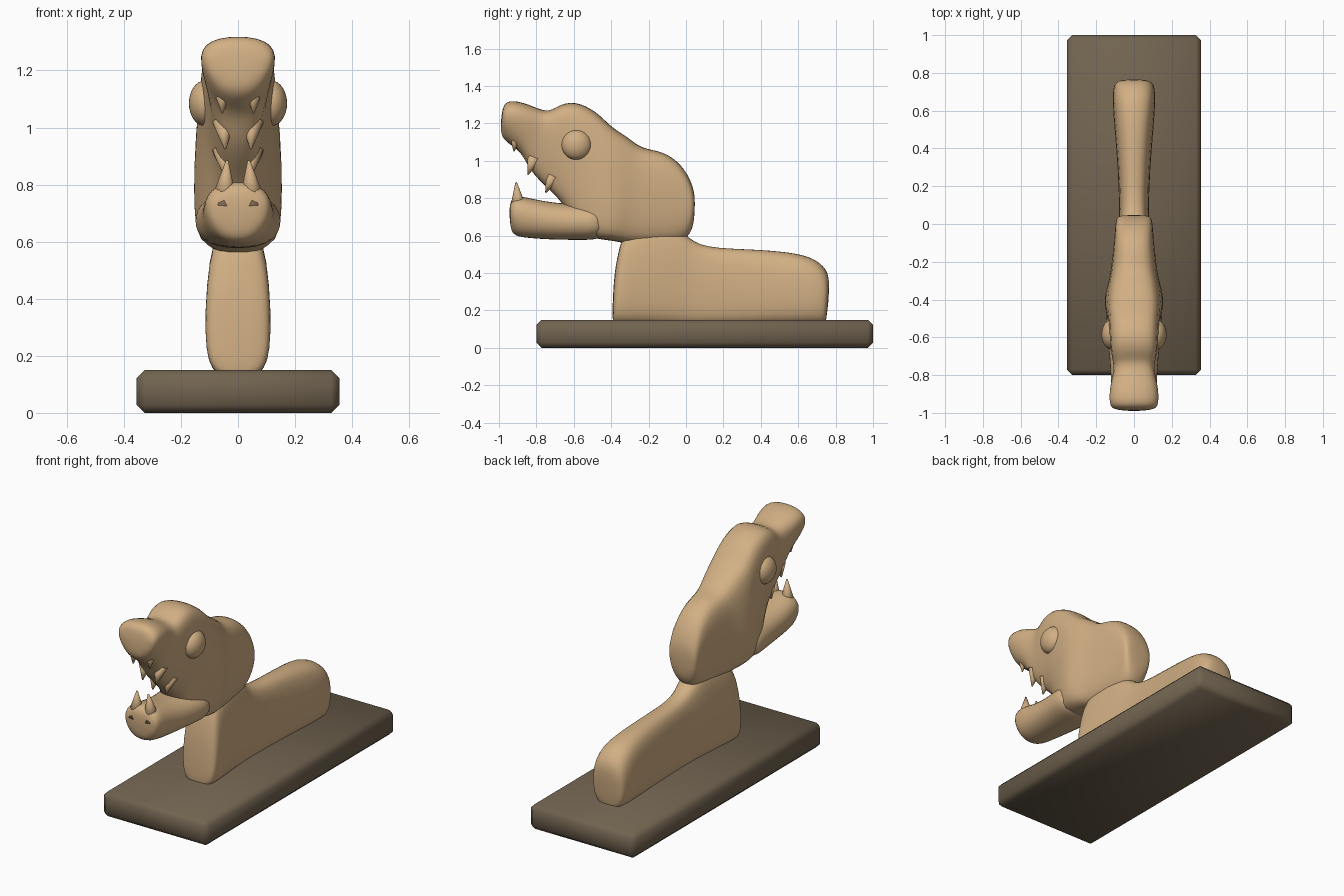
import bpy, bmesh
from mathutils import Vector

if "Cube" in bpy.data.objects:
    bpy.data.objects.remove(bpy.data.objects["Cube"], do_unlink=True)


def make_material(name, colour):
    mat = bpy.data.materials.new(name)
    mat.use_nodes = True
    mat.diffuse_color = (*colour, 1)
    mat.node_tree.nodes["Principled BSDF"].inputs["Base Color"].default_value = (*colour, 1)
    return mat


light_wood = make_material("light wood", (0.64, 0.43, 0.23))
dark_wood = make_material("dark wood", (0.165, 0.125, 0.08))


def finish(name, bm, mat):
    bmesh.ops.recalc_face_normals(bm, faces=bm.faces)
    mesh = bpy.data.meshes.new(name)
    bm.to_mesh(mesh)
    bm.free()
    mesh.materials.append(mat)
    mesh.shade_smooth()
    obj = bpy.data.objects.new(name, mesh)
    bpy.context.collection.objects.link(obj)
    return obj


def section(bm, station, corner):
    """Chamfered upright cross-section between a low and a high point."""
    yl, zl, yh, zh, wl, wh = station
    low, high = Vector((0, yl, zl)), Vector((0, yh, zh))
    height = (high - low).length
    r = min(corner, 0.4 * height, 0.6 * min(wl, wh))
    t = r / height
    half = [(0, wl - r), (t, wl), (1 - t, wh), (1, wh - r)]
    points = half + [(f, -w) for f, w in reversed(half)]
    return [bm.verts.new(low.lerp(high, f) + Vector((w, 0, 0))) for f, w in points]


def loft(name, stations, corner=0.06):
    bm = bmesh.new()
    rings = [section(bm, s, corner) for s in stations]
    for a, b in zip(rings, rings[1:]):
        for i in range(len(a)):
            j = (i + 1) % len(a)
            bm.faces.new((a[i], a[j], b[j], b[i]))
    bm.faces.new(rings[0])
    bm.faces.new(rings[-1])
    obj = finish(name, bm, light_wood)
    sub = obj.modifiers.new("rounding", "SUBSURF")
    sub.levels = sub.render_levels = 2
    return obj


def tooth(name, base, tip, radius):
    """Slightly flared cone from base to tip."""
    base, tip = Vector(base), Vector(tip)
    axis = tip - base
    bm = bmesh.new()
    bmesh.ops.create_cone(bm, cap_ends=True, segments=16, radius1=radius,
                          radius2=radius * 0.08, depth=axis.length)
    turn = Vector((0, 0, 1)).rotation_difference(axis).to_matrix()
    for v in bm.verts:
        v.co = turn @ v.co + (base + tip) / 2
    finish(name, bm, light_wood)


# Chamfered plinth
bm = bmesh.new()
bmesh.ops.create_cube(bm, size=1)
for v in bm.verts:
    v.co = Vector((v.co.x * 0.71, v.co.y * 1.8 + 0.1, v.co.z * 0.15 + 0.075))
bmesh.ops.bevel(bm, geom=bm.edges[:], offset=0.028, segments=1, affect="EDGES")
finish("plinth", bm, dark_wood)

# Low body with the neck stump, front to back
loft("body", [
    (-0.40, 0.12, -0.385, 0.40, 0.10, 0.09),
    (-0.37, 0.12, -0.36, 0.52, 0.12, 0.11),
    (-0.32, 0.12, -0.33, 0.64, 0.125, 0.11),
    (-0.18, 0.12, -0.18, 0.68, 0.11, 0.10),
    (-0.03, 0.12, -0.02, 0.64, 0.09, 0.085),
    (0.06, 0.12, 0.05, 0.54, 0.08, 0.075),
    (0.30, 0.12, 0.30, 0.53, 0.09, 0.085),
    (0.50, 0.12, 0.50, 0.52, 0.11, 0.10),
    (0.66, 0.12, 0.66, 0.495, 0.12, 0.115),
    (0.73, 0.12, 0.74, 0.44, 0.11, 0.11),
    (0.75, 0.12, 0.775, 0.37, 0.09, 0.09),
])

# Snout, cranium and back of the neck, front to back
loft("head", [
    (-0.995, 1.15, -0.985, 1.29, 0.09, 0.12),
    (-0.97, 1.10, -0.95, 1.33, 0.11, 0.148),
    (-0.88, 1.05, -0.85, 1.31, 0.105, 0.145),
    (-0.84, 0.95, -0.74, 1.255, 0.085, 0.115),
    (-0.75, 0.86, -0.69, 1.295, 0.085, 0.135),
    (-0.65, 0.77, -0.60, 1.325, 0.10, 0.145),
    (-0.57, 0.60, -0.48, 1.27, 0.13, 0.145),
    (-0.45, 0.575, -0.40, 1.18, 0.168, 0.15),
    (-0.38, 0.57, -0.31, 1.13, 0.165, 0.135),
    (-0.31, 0.55, -0.24, 1.065, 0.13, 0.125),
    (-0.16, 0.55, -0.12, 1.055, 0.11, 0.115),
    (-0.03, 0.56, -0.02, 0.98, 0.09, 0.11),
    (0.02, 0.60, 0.035, 0.88, 0.085, 0.105),
    (0.045, 0.67, 0.05, 0.80, 0.07, 0.085),
])

# Lower jaw
loft("lower_jaw", [
    (-0.94, 0.63, -0.95, 0.78, 0.085, 0.105),
    (-0.915, 0.595, -0.91, 0.82, 0.11, 0.125),
    (-0.85, 0.585, -0.83, 0.80, 0.12, 0.128),
    (-0.70, 0.575, -0.70, 0.775, 0.13, 0.13),
    (-0.55, 0.575, -0.55, 0.77, 0.15, 0.15),
    (-0.42, 0.575, -0.42, 0.77, 0.16, 0.16),
])

# Eyes and teeth on both sides
for side, s in (("left", 1), ("right", -1)):
    bm = bmesh.new()
    bmesh.ops.create_uvsphere(bm, u_segments=32, v_segments=16, radius=0.08)
    for v in bm.verts:
        v.co = Vector((v.co.x * 0.7 + s * 0.116, v.co.y - 0.585, v.co.z + 1.085))
    finish(side + "_eye", bm, light_wood)
    tooth(side + "_lower_fang", (s * 0.05, -0.895, 0.73), (s * 0.038, -0.908, 0.885), 0.05)
    tooth(side + "_lip_tooth", (s * 0.055, -0.91, 1.14), (s * 0.055, -0.92, 1.05), 0.035)
    tooth(side + "_upper_tooth", (s * 0.05, -0.81, 1.02), (s * 0.045, -0.845, 0.925), 0.04)
    tooth(side + "_back_tooth", (s * 0.05, -0.71, 0.92), (s * 0.045, -0.75, 0.83), 0.04)
